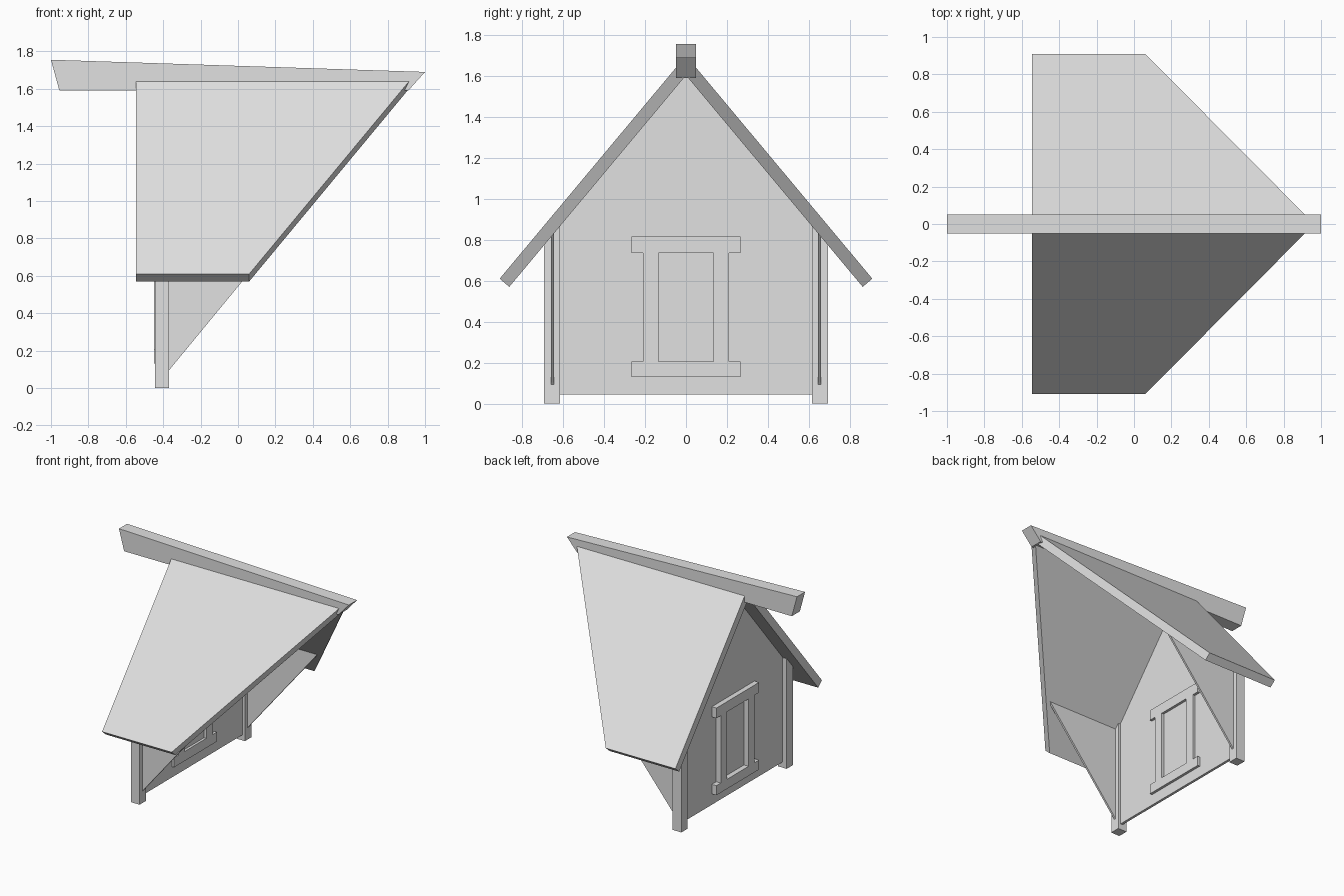
import bpy
import bmesh
from mathutils import Vector

cube = bpy.data.objects.get("Cube")
if cube:
    bpy.data.objects.remove(cube, do_unlink=True)

grey = bpy.data.materials.new("pale_grey")
grey.use_nodes = True
grey.diffuse_color = (0.75, 0.75, 0.75, 1)
grey.node_tree.nodes["Principled BSDF"].inputs["Base Color"].default_value = (0.75, 0.75, 0.75, 1)


def slab(name, points, offset):
    """Flat polygon extruded along an offset vector."""
    bm = bmesh.new()
    face = bm.faces.new([bm.verts.new(p) for p in points])
    result = bmesh.ops.extrude_face_region(bm, geom=[face], use_keep_orig=True)
    verts = [g for g in result["geom"] if isinstance(g, bmesh.types.BMVert)]
    bmesh.ops.translate(bm, verts=verts, vec=Vector(offset))
    bmesh.ops.recalc_face_normals(bm, faces=bm.faces)
    mesh = bpy.data.meshes.new(name)
    bm.to_mesh(mesh)
    bm.free()
    mesh.materials.append(grey)
    obj = bpy.data.objects.new(name, mesh)
    bpy.context.collection.objects.link(obj)
    return obj


def box(name, x, y, z):
    """Box between pairs of limits."""
    points = [(x[0], y[0], z[0]), (x[0], y[1], z[0]), (x[0], y[1], z[1]), (x[0], y[0], z[1])]
    return slab(name, points, (x[1] - x[0], 0, 0))


# Ridge beam with slanted ends and a sloping top
beam = [(-1, 1.755), (1, 1.69), (0.91, 1.59), (-0.955, 1.59)]
slab("ridge_beam", [(x, -0.05, z) for x, z in beam], (0, 0.1, 0))

# Gable wall
gable = [(-0.65, 0.045), (0.65, 0.045), (0.65, 0.84), (0, 1.62), (-0.65, 0.84)]
slab("gable_wall", [(-0.41, y, z) for y, z in gable], (0.02, 0, 0))

# Window frame, standing proud on both faces of the wall
depth = (-0.45, -0.37)
box("window_sill", depth, (-0.265, 0.265), (0.13, 0.205))
box("window_head", depth, (-0.265, 0.265), (0.735, 0.815))

for side, s in (("left", 1), ("right", -1)):
    box(side + "_window_jamb", depth, (s * 0.135, s * 0.21), (0.205, 0.735))
    box(side + "_corner_post", (-0.445, -0.37), (s * 0.615, s * 0.693), (0, 0.865))

    # Triangular side wall
    cheek = [(-0.41, 0.045), (0.237, 0.83), (-0.41, 0.83)]
    slab(side + "_side_wall", [(x, s * 0.645, z) for x, z in cheek], (0, s * 0.015, 0))

    # Sloping roof panel with a diagonal rear edge
    roof = [(-0.545, 0.91, 0.61), (0.06, 0.91, 0.61), (0.917, 0.047, 1.643), (-0.545, 0.047, 1.643)]
    slab(side + "_roof_panel", [(x, s * y, z) for x, y, z in roof], (0, s * -0.047, -0.04))
